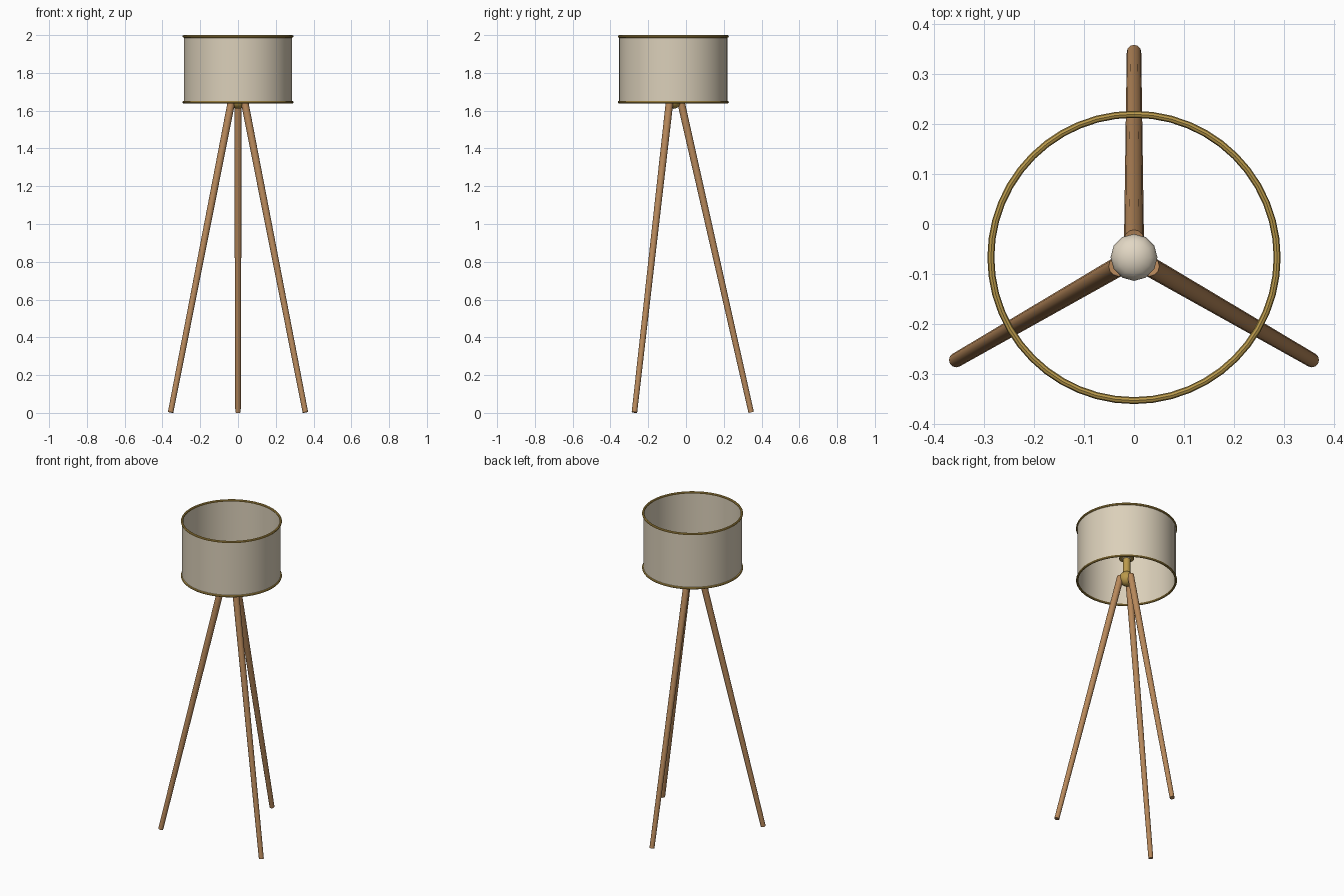
import bpy, math
from mathutils import Vector

cube = bpy.data.objects.get("Cube")
if cube:
    bpy.data.objects.remove(cube, do_unlink=True)

CY = -0.067            # lamp axis offset in y
SHADE_R = 0.287
SHADE_LOW, SHADE_TOP = 1.645, 1.993


def material(name, rgb):
    mat = bpy.data.materials.new(name)
    mat.use_nodes = True
    colour = (*rgb, 1)
    mat.diffuse_color = colour
    mat.node_tree.nodes["Principled BSDF"].inputs["Base Color"].default_value = colour
    return mat


linen = material("cream linen", (0.71, 0.63, 0.49))
glass = material("warm white glass", (0.76, 0.68, 0.55))
wood = material("warm wood", (0.48, 0.25, 0.105))
brass = material("brass", (0.49, 0.32, 0.07))


def finish(name, mat):
    ob = bpy.context.object
    ob.name = name
    ob.data.materials.append(mat)
    bpy.ops.object.shade_smooth_by_angle(angle=math.radians(40))
    return ob


def rod(name, mat, start, end, r1, r2, sides, caps='NGON'):
    """Tapered rod between two points."""
    a, b = Vector(start), Vector(end)
    bpy.ops.mesh.primitive_cone_add(
        vertices=sides, radius1=r1, radius2=r2, depth=(b - a).length,
        end_fill_type=caps, location=(a + b) / 2,
        rotation=(b - a).to_track_quat('Z', 'Y').to_euler())
    return finish(name, mat)


def ball(name, mat, z, r, height, sides, rings):
    bpy.ops.mesh.primitive_uv_sphere_add(
        segments=sides, ring_count=rings, radius=r, location=(0, CY, z))
    bpy.context.object.scale.z = height / r
    return finish(name, mat)


# Drum shade, open at both ends, with brass rims
rod("shade", linen, (0, CY, SHADE_LOW), (0, CY, SHADE_TOP),
    SHADE_R, SHADE_R, 48, 'NOTHING')
for name, z in (("lower_rim", SHADE_LOW), ("upper_rim", SHADE_TOP)):
    bpy.ops.mesh.primitive_torus_add(
        major_radius=SHADE_R, minor_radius=0.007, major_segments=48,
        minor_segments=8, location=(0, CY, z))
    finish(name, brass)

# Three tapered legs spread evenly around the axis
for name, angle in (("back_leg", 90), ("right_leg", 210), ("left_leg", 330)):
    c, s = math.cos(math.radians(angle)), math.sin(math.radians(angle))
    rod(name, wood, (0.412 * c, CY + 0.412 * s, 0.003),
        (0.036 * c, CY + 0.036 * s, 1.665), 0.0145, 0.02, 12)

# Hub, stem, socket plate and bulb
ball("hub", brass, 1.655, 0.045, 0.045, 16, 10)
rod("stem", brass, (0, CY, 1.67), (0, CY, 1.795), 0.022, 0.022, 16)
rod("socket_plate", brass, (0, CY, 1.787), (0, CY, 1.8), 0.043, 0.043, 16)
ball("bulb", glass, 1.815, 0.047, 0.035, 12, 8)
